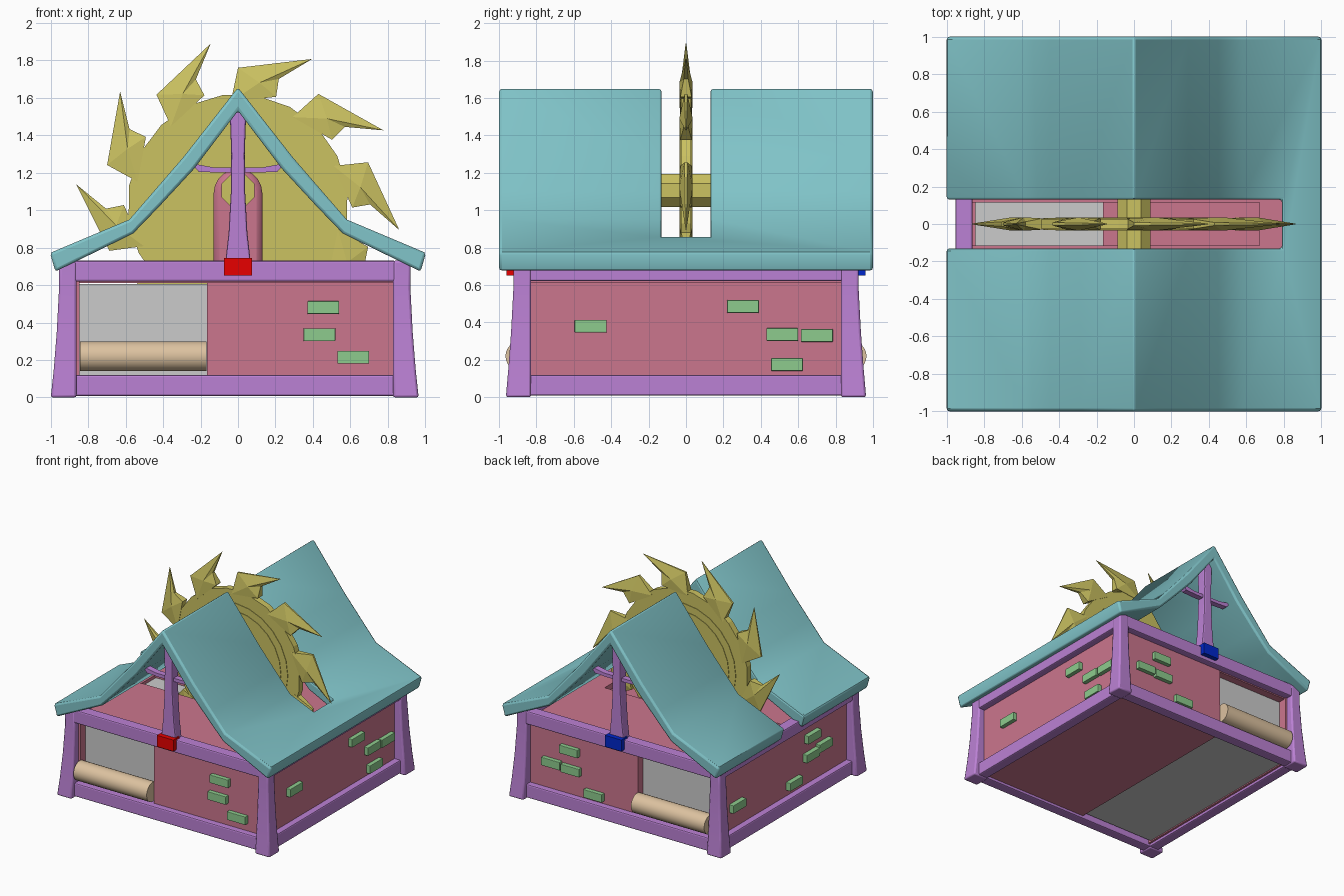
import bpy, bmesh
from math import sin, cos, pi, radians
from mathutils import Vector

if "Cube" in bpy.data.objects:
    bpy.data.objects.remove(bpy.data.objects["Cube"])


def material(name, rgb):
    m = bpy.data.materials.new(name)
    m.diffuse_color = (*rgb, 1)
    m.use_nodes = True
    m.node_tree.nodes["Principled BSDF"].inputs["Base Color"].default_value = m.diffuse_color
    return m


TEAL = material("teal", (0.22, 0.56, 0.59))
PURPLE = material("purple", (0.50, 0.22, 0.66))
PINK = material("pink", (0.60, 0.18, 0.27))
GREEN = material("green", (0.27, 0.60, 0.27))
GOLD = material("gold", (0.60, 0.54, 0.12))
TAN = material("tan", (0.72, 0.54, 0.35))
RED = material("red", (0.8, 0.0, 0.0))
BLUE = material("blue", (0.0, 0.02, 0.6))
CX = -0.0175  # the frame sits slightly left of the roof centre


def finish(name, bm, mat=None, bevel=0, smooth=None):
    bmesh.ops.recalc_face_normals(bm, faces=bm.faces)
    me = bpy.data.meshes.new(name)
    bm.to_mesh(me)
    bm.free()
    ob = bpy.data.objects.new(name, me)
    bpy.context.collection.objects.link(ob)
    if mat:
        me.materials.append(mat)
    if bevel:
        b = ob.modifiers.new("bevel", 'BEVEL')
        b.width, b.segments, b.limit_method = bevel, 2, 'ANGLE'
        b.angle_limit = radians(50)
    if smooth:
        bpy.ops.object.select_all(action='DESELECT')
        ob.select_set(True)
        bpy.context.view_layer.objects.active = ob
        bpy.ops.object.shade_smooth_by_angle(angle=radians(smooth))
    return ob


def box(name, x0, x1, y0, y1, z0, z1, mat=None, bevel=0):
    bm = bmesh.new()
    bmesh.ops.create_cube(bm, size=1)
    for v in bm.verts:
        v.co = ((x0 + x1) / 2 + v.co.x * (x1 - x0),
                (y0 + y1) / 2 + v.co.y * (y1 - y0),
                (z0 + z1) / 2 + v.co.z * (z1 - z0))
    return finish(name, bm, mat, bevel)


def extrude(name, profile, y0, y1, mat, bevel=0, smooth=None):
    """Extrude an (x, z) outline along y."""
    bm = bmesh.new()
    f = bm.faces.new([bm.verts.new((x, y0, z)) for x, z in profile])
    r = bmesh.ops.extrude_face_region(bm, geom=[f])
    for v in r['geom']:
        if isinstance(v, bmesh.types.BMVert):
            v.co.y = y1
    return finish(name, bm, mat, bevel, smooth)


def circle(r, n, cz, start=0):
    return [(r * cos(start + 2 * pi * i / n), cz + r * sin(start + 2 * pi * i / n)) for i in range(n)]


def mirror_x(right):
    """Mirror a right-hand outline whose points run top to bottom."""
    return right + [(-x, z) for x, z in reversed(right)]


# roof with a saw slot that runs out through the left eave
outer = [(0.29, 1.285), (0.45, 1.10), (0.58, 0.95), (0.995, 0.775), (1.0, 0.76)]
inner = [(0.975, 0.672), (0.56, 0.875), (0.42, 1.02), (0.235, 1.22)]
right = outer + inner
roof = extrude("roof", [(0, 1.655)] + right + [(0, 1.53)] + [(-x, z) for x, z in reversed(right)], -1, 1, TEAL)
cutter = box("slot_cutter", -1.2, 0.79, -0.13, 0.13, 0.4, 2)
cutter.hide_render = True
cutter.hide_viewport = True
cut = roof.modifiers.new("slot", 'BOOLEAN')
cut.object, cut.operation, cut.solver = cutter, 'DIFFERENCE', 'EXACT'
bev = roof.modifiers.new("bevel", 'BEVEL')
bev.width, bev.segments, bev.limit_method, bev.angle_limit = 0.015, 2, 'ANGLE', radians(60)
bpy.context.view_layer.objects.active = roof
roof.select_set(True)
bpy.ops.object.shade_smooth_by_angle(angle=radians(40))

# flared corner posts
for sx in (-1, 1):
    for sy in (-1, 1):
        bm = bmesh.new()
        rings = []
        for z, ox, oy in ((0, .982, .963), (.15, .966, .95), (.35, .95, .935), (.58, .938, .923), (.73, .937, .922)):
            rings.append([bm.verts.new((CX + sx * x, sy * y, z))
                          for x, y in ((.845, .828), (ox, .828), (ox, oy), (.845, oy))])
        for a, b in zip(rings, rings[1:]):
            for i in range(4):
                bm.faces.new((a[i], a[(i + 1) % 4], b[(i + 1) % 4], b[i]))
        bm.faces.new(rings[0])
        bm.faces.new(rings[-1])
        finish("corner_post", bm, PURPLE, 0.012, 40)

# sill and top beams
for s in (-1, 1):
    for z0, z1 in ((0.008, 0.12), (0.62, 0.73)):
        y = sorted((s * 0.83, s * 0.92))
        box("cross_beam", CX - .86, CX + .86, *y, z0, z1, PURPLE, 0.01)
        x = sorted((CX + s * 0.845, CX + s * 0.935))
        box("side_beam", *x, -.84, .84, z0, min(z1, 0.72), PURPLE, 0.01)

# walls, and the ceiling with its saw opening
box("main_walls", -0.165, 0.865, -0.87, 0.87, 0.03, 0.615, PINK)
box("left_wall", -0.90, -0.845, -0.87, 0.87, 0.03, 0.63, PINK)
for s in (-1, 1):
    y = sorted((s * 0.115, s * 0.86))
    box("ceiling", -0.88, 0.85, *y, 0.61, 0.66, PINK)
box("ceiling_end", 0.67, 0.85, -0.115, 0.115, 0.61, 0.66, PINK)
box("passage", -0.845, -0.165, -0.80, 0.80, 0.04, 0.605)

# rollers in the two openings
for s in (-1, 1):
    bm = bmesh.new()
    bmesh.ops.create_cone(bm, cap_ends=True, segments=24, radius1=0.08, radius2=0.08, depth=0.675)
    for v in bm.verts:
        v.co = Vector((v.co.z - 0.505, v.co.x + s * 0.885, v.co.y + 0.22))
    finish("roller", bm, TAN, 0, 40)

# loose bricks on the walls
W, H = 0.085, 0.034
for face, spots in {
    "front": ((.455, .48), (.435, .335), (.615, .215)),
    "back": ((.455, .485), (.62, .34), (.44, .33), (.23, .175)),
    "right": ((.305, .485), (.515, .335), (.70, .33), (.54, .175), (-.51, .38)),
    "left": ((-.36, .50), (-.51, .37), (-.34, .35), (-.12, .20), (.63, .30)),
}.items():
    for u, z in spots:
        if face in ("front", "back"):
            d = sorted(k * (-1 if face == "front" else 1) for k in (0.85, 0.905))
            box(face + "_brick", u - W, u + W, *d, z - H, z + H, GREEN, 0.004)
        else:
            d = (0.85, 0.90) if face == "right" else (-0.94, -0.89)
            box(face + "_brick", *d, u - W, u + W, z - H, z + H, GREEN, 0.004)

# gable framing and end markers
king = mirror_x([(.045, 1.56), (.036, 1.3), (.038, 1.1), (.05, .88), (.068, .72)])
tie = [(-.25, 1.25), (-.13, 1.228), (.13, 1.228), (.25, 1.25), (.21, 1.205), (.1, 1.20), (-.1, 1.20), (-.21, 1.205)]
for s, mat in ((-1, RED), (1, BLUE)):
    extrude("king_post", king, s * .835, s * .92, PURPLE, 0.01)
    extrude("gable_tie", tie, s * .85, s * .9, PURPLE)
    y = sorted((s * .88, s * .96))
    box("end_marker", -.075, .075, *y, .65, .745, mat)

# arched axle supports
arch = [(.13, .62)] + [(.13 * cos(a * pi / 10), 1.09 + .13 * sin(a * pi / 10)) for a in range(11)] + [(-.13, .62)]
for s in (-1, 1):
    extrude("axle_support", arch, s * .14, s * .22, PINK, 0.03, 30)

# saw blade
CZ = 1.03
extrude("axle", circle(.095, 8, 1.105, pi / 8), -.24, .24, GOLD)
extrude("saw_disc", circle(.59, 20, CZ, radians(8)), -.027, .027, GOLD)
extrude("saw_ring", circle(.48, 24, CZ), -.031, .031, GOLD)
extrude("saw_hub", circle(.42, 24, CZ), -.035, .035, GOLD)

# teeth: root, heel, tip, throat, root as (radius, angle from tip, half thickness), with a central ridge
TOOTH = ((.55, 31, .03), (.73, 27, .008), (.872, 0, .002), (.705, 9, .012), (.61, 7.5, .03))
bm = bmesh.new()
for k in range(10):
    tip = 63 + 36.6 * k if k < 5 else 63 - 36 * (10 - k)


    def at(r, a, y):
        t = radians(tip + a)
        return bm.verts.new((r * cos(t), y, CZ + r * sin(t)))


    sides = [[at(r, a, s * h) for r, a, h in TOOTH] for s in (-1, 1)]
    for s, ring in zip((-1, 1), sides):
        ridge = at(.66, 17, s * .036)
        for i in range(5):
            bm.faces.new((ring[i], ring[(i + 1) % 5], ridge))
    for i in range(5):
        j = (i + 1) % 5
        bm.faces.new((sides[0][i], sides[0][j], sides[1][j], sides[1][i]))
finish("saw_teeth", bm, GOLD)
